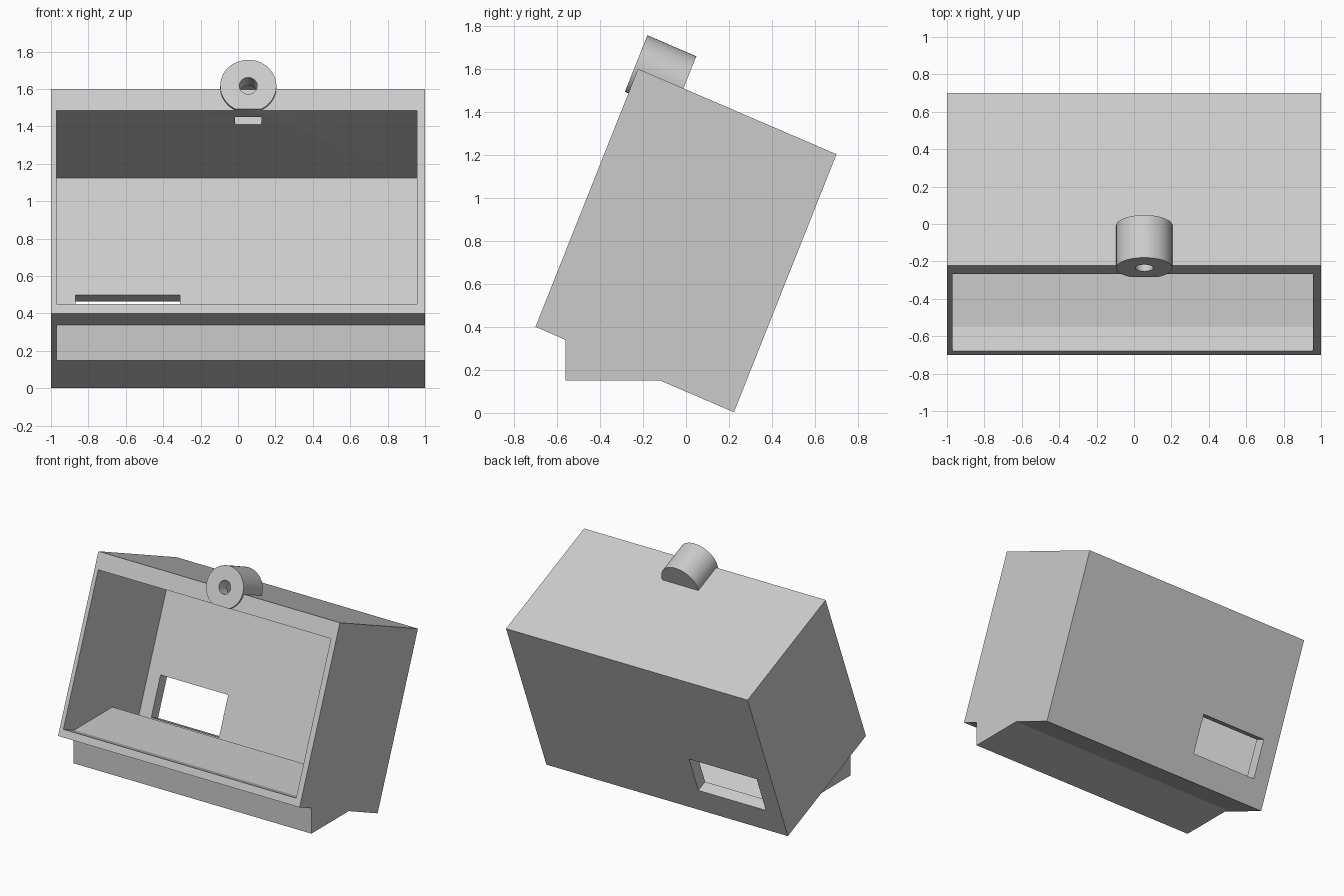
import bpy, bmesh, math
from mathutils import Matrix, Vector

if "Cube" in bpy.data.objects:
    bpy.data.objects.remove(bpy.data.objects["Cube"], do_unlink=True)

# Single plastic colour
grey = bpy.data.materials.new("light_grey")
grey.use_nodes = True
grey.diffuse_color = (0.6, 0.6, 0.6, 1)
grey.node_tree.nodes["Principled BSDF"].inputs["Base Color"].default_value = (0.6, 0.6, 0.6, 1)

# Leaning frame: local y runs back through the case, local z up its front face
DEPTH, HEIGHT = 1.005, 1.291
back = Vector((0, 0.923, -0.397)) / DEPTH
up = Vector((0, 0.477, 1.2)) / HEIGHT
lean = Matrix(((1, 0, 0, 0),
               (0, back.y, up.y, -0.70),
               (0, back.z, up.z, 0.40),
               (0, 0, 0, 1)))


def finish(name, bm, matrix):
    mesh = bpy.data.meshes.new(name)
    bmesh.ops.transform(bm, matrix=matrix, verts=bm.verts)
    bmesh.ops.recalc_face_normals(bm, faces=bm.faces)
    bm.to_mesh(mesh)
    bm.free()
    mesh.materials.append(grey)
    obj = bpy.data.objects.new(name, mesh)
    bpy.context.collection.objects.link(obj)
    return obj


def block(name, x, y, z, matrix=lean):
    bm = bmesh.new()
    bmesh.ops.create_cube(bm, size=1)
    for v in bm.verts:
        v.co = [r[0] + (c + 0.5) * (r[1] - r[0]) for c, r in zip(v.co, (x, y, z))]
    return finish(name, bm, matrix)


def rod(name, x, z, radius, y, sides=64):
    bm = bmesh.new()
    bmesh.ops.create_cone(bm, cap_ends=True, segments=sides, radius1=radius,
                          radius2=radius, depth=y[1] - y[0])
    place = Matrix.Translation((x, (y[0] + y[1]) / 2, z)) @ Matrix.Rotation(math.pi / 2, 4, "X")
    return finish(name, bm, lean @ place)


def combine(target, tool, operation):
    mod = target.modifiers.new(operation.lower(), "BOOLEAN")
    mod.operation, mod.object, mod.solver = operation, tool, "EXACT"
    bpy.context.view_layer.objects.active = target
    bpy.ops.object.modifier_apply(modifier=mod.name)
    bpy.data.objects.remove(tool, do_unlink=True)


# Case with the round mount fused into its top front edge
case = block("case", (-1, 1), (0, DEPTH), (0, HEIGHT))
mount_x, mount_z = 0.055, 1.302
combine(case, rod("mount", mount_x, mount_z, 0.15, (-0.0175, 0.23)), "UNION")

# Open front cavity, rear port, nut pocket and screw hole
combine(case, block("cavity", (-0.97, 0.957), (-0.1, 0.918), (0.054, 1.169)), "DIFFERENCE")
combine(case, block("port", (-0.87, -0.31), (0.85, 1.1), (0.2, 0.497)), "DIFFERENCE")
combine(case, block("nut_pocket", (-0.015, 0.125), (0.09, 0.19), (1.1, 1.37)), "DIFFERENCE")
combine(case, rod("screw_hole", mount_x, mount_z, 0.048, (-0.1, 0.14), 32), "DIFFERENCE")

# Level foot passing through the case floor
foot = block("foot", (-0.97, 1), (-0.56, -0.10), (0.15, 0.395), Matrix.Identity(4))

bpy.ops.object.select_all(action="DESELECT")
case.select_set(True)
bpy.context.view_layer.objects.active = case
bpy.ops.object.shade_smooth_by_angle(angle=math.radians(30))
